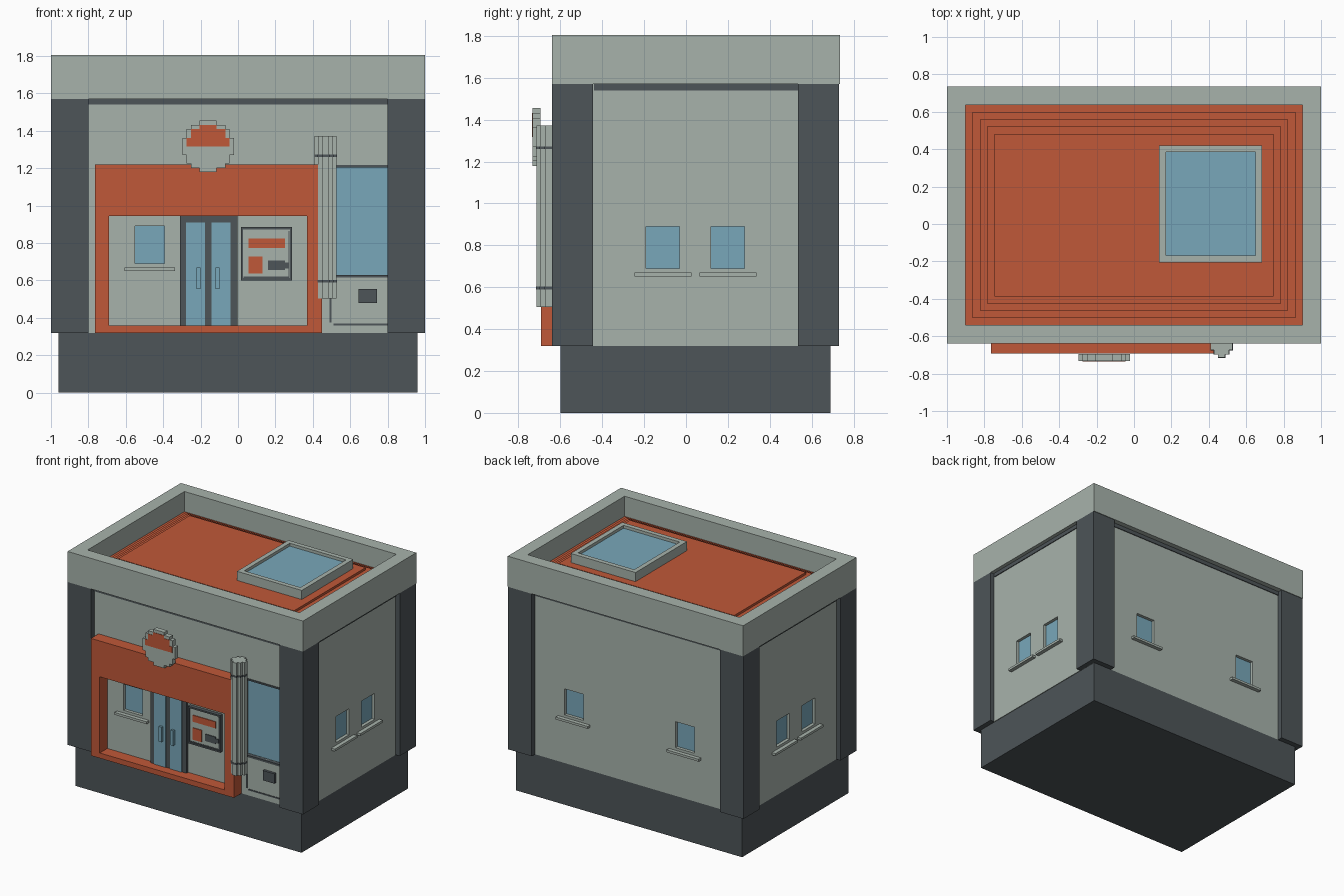
import bpy, bmesh
from math import sqrt

cube = bpy.data.objects.get("Cube")
if cube:
    bpy.data.objects.remove(cube, do_unlink=True)


def material(name, rgb):
    mat = bpy.data.materials.new(name)
    mat.use_nodes = True
    color = (*rgb, 1)
    mat.diffuse_color = color
    mat.node_tree.nodes["Principled BSDF"].inputs["Base Color"].default_value = color
    return mat


GREY = material("pale grey green", (0.39, 0.45, 0.41))
DARK = material("dark slate", (0.075, 0.09, 0.098))
ORANGE = material("burnt orange", (0.53, 0.098, 0.04))
GLASS = material("blue glass", (0.19, 0.39, 0.49))

# Wall planes of the shell: axis the wall faces, outward sign, distance
WALLS = {"front": (1, -1, 0.6), "back": (1, 1, 0.69),
         "left": (0, 1, 0.965), "right": (0, -1, 0.965)}


def finish(name, bm, mat):
    bmesh.ops.recalc_face_normals(bm, faces=bm.faces)
    mesh = bpy.data.meshes.new(name)
    bm.to_mesh(mesh)
    bm.free()
    mesh.materials.append(mat)
    obj = bpy.data.objects.new(name, mesh)
    bpy.context.collection.objects.link(obj)
    return obj


def blocks(name, mat, *boxes):
    """One object made of boxes given as (x0, x1, y0, y1, z0, z1)."""
    bm = bmesh.new()
    for b in boxes:
        lo, hi = b[0::2], b[1::2]
        for v in bmesh.ops.create_cube(bm, size=1)["verts"]:
            for i in range(3):
                v.co[i] = hi[i] if v.co[i] > 0 else lo[i]
    return finish(name, bm, mat)


def on_wall(side, u0, u1, z0, z1, d0, d1):
    """Box on a wall; depths are measured outwards from the wall plane."""
    axis, sign, plane = WALLS[side]
    depth = sorted((sign * (plane + d0), sign * (plane + d1)))
    return (u0, u1, *depth, z0, z1) if axis else (*depth, u0, u1, z0, z1)


def ring(name, mat, outer, inner, w0, w1, upright=False):
    """Rectangular frame, flat (x, y) or upright (x, z), between two depths."""
    bm = bmesh.new()
    loops = []
    for rect, w in ((outer, w0), (outer, w1), (inner, w1), (inner, w0)):
        a, b, c, d = rect
        corners = ((a, c), (b, c), (b, d), (a, d))
        loops.append([bm.verts.new((u, w, v) if upright else (u, v, w)) for u, v in corners])
    for k in range(4):
        here, there = loops[k], loops[(k + 1) % 4]
        for i in range(4):
            j = (i + 1) % 4
            bm.faces.new((here[i], here[j], there[j], there[i]))
    return finish(name, bm, mat)


def inset(rect, t):
    return (rect[0] + t, rect[1] - t, rect[2] + t, rect[3] - t)


# Plinth, corner columns and lintels
blocks("plinth", DARK, (-0.96, 0.96, -0.6, 0.69, 0, 0.32))
blocks("corner_columns", DARK, *[(x, x + 0.2, y, y + 0.195, 0.32, 1.57)
                                 for x in (-1, 0.8) for y in (-0.64, 0.535)])
blocks("lintels", DARK,
       *[on_wall(s, -0.8, 0.8, 1.54, 1.57, -0.01, 0.006) for s in ("front", "back")],
       *[on_wall(s, -0.44, 0.54, 1.54, 1.57, -0.01, 0.006) for s in ("left", "right")])

# Walls with recessed windows
walls = blocks("walls", GREY, (-0.965, 0.965, -0.6, 0.69, 0.32, 1.57))
small = [("front", -0.472), ("back", 0.468), ("back", -0.475)]
small += [(s, y) for s in ("left", "right") for y in (-0.11, 0.2)]
openings = [(s, u - 0.08, u + 0.08, 0.69, 0.89) for s, u in small]
openings.append(("front", 0.49, 0.8, 0.63, 1.205))
cutter = blocks("window_cutter", GREY, *[on_wall(*o, -0.03, 0.05) for o in openings])
cutter.hide_render = True
cut = walls.modifiers.new("window_holes", "BOOLEAN")
cut.object = cutter
cut.solver = "EXACT"
bpy.context.view_layer.objects.active = walls
bpy.ops.object.modifier_apply(modifier=cut.name)
bpy.data.objects.remove(cutter, do_unlink=True)
blocks("window_panes", GLASS, *[on_wall(*o, -0.04, -0.024) for o in openings])
blocks("window_sills", GREY, *[on_wall(s, u - 0.136, u + 0.136, 0.652, 0.67, -0.01, 0.03)
                               for s, u in small])

# Parapet and stepped roof
outer = (-1, 1, -0.64, 0.735)
ring("parapet", GREY, outer, inset(outer, 0.1), 1.57, 1.805)
blocks("stepped_roof", ORANGE, *[(*inset(outer, t), 1.58, 1.65 + 0.0175 * i)
                                 for i, t in enumerate((0.1, 0.137, 0.177, 0.215, 0.253))])
skylight = (0.135, 0.685, -0.205, 0.42)
ring("skylight_frame", GREY, skylight, inset(skylight, 0.036), 1.7, 1.79)
blocks("skylight_glass", GLASS, (*inset(skylight, 0.03), 1.7, 1.768))

# Entrance surround
ring("entrance_surround", ORANGE, (-0.765, 0.45, 0.32, 1.22),
     (-0.69, 0.37, 0.36, 0.945), -0.692, -0.59, upright=True)

# Double door with panes and handles
blocks("door_frame", DARK, on_wall("front", -0.31, -0.004, 0.36, 0.945, -0.01, 0.02))
blocks("door_panes", GLASS, *[on_wall("front", x, x + 0.1, 0.36, 0.91, 0.018, 0.026)
                              for x in (-0.277, -0.141)])
blocks("door_handles", GLASS, *[on_wall("front", x, x + 0.022, 0.555, 0.67, 0.02, 0.045)
                                for x in (-0.222, -0.121)])

# Menu board with painted panels
board = (0.015, 0.29, 0.6, 0.885)
ring("menu_frame", DARK, board, inset(board, 0.012), -0.63, -0.59, upright=True)
blocks("menu_panel", GREY, on_wall("front", *inset(board, 0.01), -0.01, 0.022))
blocks("menu_shadow_gap", DARK,
       on_wall("front", 0.03, 0.275, 0.614, 0.62, 0.02, 0.025),
       on_wall("front", 0.27, 0.276, 0.614, 0.865, 0.02, 0.025))
blocks("menu_orange_items", ORANGE,
       on_wall("front", 0.055, 0.25, 0.775, 0.825, 0.02, 0.028),
       on_wall("front", 0.055, 0.13, 0.637, 0.728, 0.02, 0.028))
blocks("menu_dark_item", DARK,
       on_wall("front", 0.16, 0.25, 0.655, 0.708, 0.02, 0.028),
       on_wall("front", 0.25, 0.275, 0.665, 0.695, 0.02, 0.028))

# Round stepped sign with a painted dome
SIGN_X, SIGN_Z, CELL = -0.16, 1.317, 0.023


def stepped_rows(radius, first, last, y0, y1):
    rows = []
    for i in range(first, last):
        h = sqrt(max(radius ** 2 - (i + 0.5) ** 2, 0))
        half = max(1, round(h)) * CELL
        z = SIGN_Z + i * CELL
        rows.append((SIGN_X - half, SIGN_X + half, y0, y1, z, z + CELL))
    return rows


blocks("round_sign", GREY, *stepped_rows(6, -6, 6, -0.732, -0.694))
blocks("sign_dome", ORANGE, *stepped_rows(5, 0, 5, -0.735, -0.73))

# Stepped drain pipe with bands
PIPE_X, PIPE_Y = 0.468, -0.656


def pipe_section(z0, z1, extra=0):
    widths = ((0.058, 0.018), (0.041, 0.041), (0.018, 0.058))
    return [(PIPE_X - a - extra, PIPE_X + a + extra, PIPE_Y - b - extra, PIPE_Y + b + extra, z0, z1)
            for a, b in widths]


blocks("drain_pipe", GREY, *pipe_section(0.505, 1.372))
blocks("pipe_bands", DARK, *pipe_section(0.59, 0.603, 0.002), *pipe_section(1.26, 1.273, 0.002))

# Service window trim, wall box and dark seam below
blocks("service_window_trim", DARK,
       on_wall("front", 0.49, 0.8, 0.615, 0.63, -0.03, 0.006),
       on_wall("front", 0.49, 0.8, 1.205, 1.217, -0.03, 0.006))
blocks("wall_box", DARK, on_wall("front", 0.645, 0.743, 0.48, 0.555, -0.01, 0.02))
blocks("wall_seam", DARK,
       on_wall("front", 0.51, 0.8, 0.36, 0.37, -0.01, 0.004),
       on_wall("front", 0.49, 0.5, 0.375, 0.52, -0.01, 0.004))
